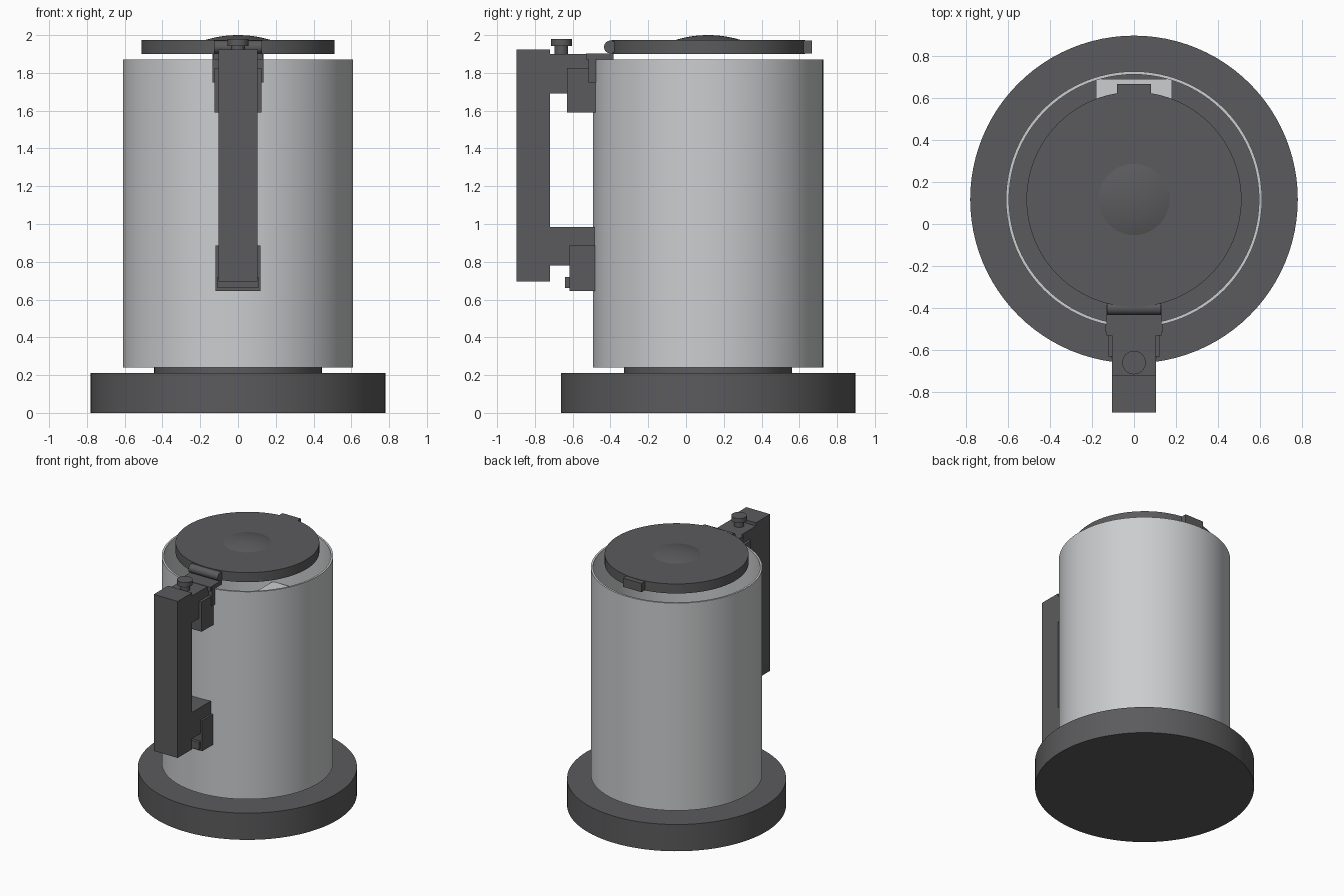
import bpy, bmesh, math
from mathutils import Matrix

old = bpy.data.objects.get("Cube")
if old:
    bpy.data.objects.remove(old, do_unlink=True)

CY = 0.117      # y of the vessel axis
SIDES = 96


def material(name, rgb):
    m = bpy.data.materials.new(name)
    m.use_nodes = True
    m.diffuse_color = (*rgb, 1)
    m.node_tree.nodes["Principled BSDF"].inputs["Base Color"].default_value = (*rgb, 1)
    return m


DARK = material("dark grey plastic", (0.105, 0.105, 0.11))
STEEL = material("light steel", (0.60, 0.61, 0.62))


def finish(name, bm, mat, smooth=False):
    bmesh.ops.recalc_face_normals(bm, faces=bm.faces)
    me = bpy.data.meshes.new(name)
    bm.to_mesh(me)
    bm.free()
    me.materials.append(mat)
    ob = bpy.data.objects.new(name, me)
    bpy.context.collection.objects.link(ob)
    if smooth:
        bpy.ops.object.select_all(action='DESELECT')
        ob.select_set(True)
        bpy.context.view_layer.objects.active = ob
        bpy.ops.object.shade_smooth_by_angle(angle=math.radians(30))
    return ob


def box(name, half_x, y0, y1, z0, z1, mat=DARK):
    bm = bmesh.new()
    bmesh.ops.create_cube(bm, size=1)
    for v in bm.verts:
        v.co = (v.co.x * 2 * half_x, (y0 + y1) / 2 + v.co.y * (y1 - y0),
                (z0 + z1) / 2 + v.co.z * (z1 - z0))
    return finish(name, bm, mat)


def lathe(name, profile, y, mat, closed=False, sides=SIDES):
    """Spin a (radius, z) profile about a vertical axis at the given y."""
    bm = bmesh.new()
    pts = [bm.verts.new((r, 0, z)) for r, z in profile]
    edges = [bm.edges.new(p) for p in zip(pts, pts[1:])]
    if closed:
        edges.append(bm.edges.new((pts[-1], pts[0])))
    bmesh.ops.spin(bm, geom=pts + edges, cent=(0, 0, 0), axis=(0, 0, 1),
                   angle=2 * math.pi, steps=sides)
    bmesh.ops.remove_doubles(bm, verts=bm.verts, dist=1e-5)
    bmesh.ops.translate(bm, verts=bm.verts, vec=(0, y, 0))
    return finish(name, bm, mat, True)


# Base and narrow neck in one turned piece
lathe("base", [(0, 0), (0.78, 0), (0.78, 0.21), (0.445, 0.21), (0.445, 0.245), (0, 0.245)], CY, DARK)

# Thin walled body with a dark floor inside
lathe("body", [(0.61, 0.24), (0.61, 1.87), (0.595, 1.87), (0.595, 0.24)], CY, STEEL, closed=True)
lathe("body_floor", [(0, 0.242), (0.6, 0.242), (0.6, 0.26), (0, 0.26)], CY, DARK)
box("inner_ledge", 0.18, 0.32, 0.69, 0.9, 1.4, STEEL)

# Lid, shallow dome and rear tab
lathe("lid", [(0, 1.9), (0.512, 1.9), (0.512, 1.975), (0, 1.975)], CY, DARK)
dome_r, dome_h = 0.17, 0.025
ball = (dome_r ** 2 + dome_h ** 2) / (2 * dome_h)
arc = [(dome_r * i / 8, 2.0 - ball + math.sqrt(ball ** 2 - (dome_r * i / 8) ** 2)) for i in range(9)]
lathe("lid_dome", arc, CY, DARK, sides=48)
box("lid_tab", 0.08, 0.58, 0.667, 1.903, 1.972)

# Hinge: plate on the rim with a pin across it
box("hinge_plate", 0.13, -0.53, -0.385, 1.87, 1.903)
bm = bmesh.new()
bmesh.ops.create_cone(bm, cap_ends=True, segments=32, radius1=0.034, radius2=0.034, depth=0.255,
                      matrix=Matrix.Translation((0, -0.4, 1.937)) @ Matrix.Rotation(math.pi / 2, 4, 'Y'))
finish("hinge_pin", bm, DARK, True)

# Handle outline drawn from the side and extruded across x
outline = [(-0.897, 0.695), (-0.72, 0.695), (-0.72, 0.78), (-0.485, 0.78), (-0.485, 0.985),
           (-0.72, 0.985), (-0.72, 1.69), (-0.5, 1.69), (-0.5, 1.9), (-0.72, 1.9),
           (-0.72, 1.925), (-0.897, 1.925)]
bm = bmesh.new()
face = bm.faces.new([bm.verts.new((-0.104, y, z)) for y, z in outline])
ext = bmesh.ops.extrude_face_region(bm, geom=[face])
bmesh.ops.translate(bm, vec=(0.208, 0, 0),
                    verts=[g for g in ext["geom"] if isinstance(g, bmesh.types.BMVert)])
finish("handle", bm, DARK)

# Brackets joining the handle to the body
box("upper_bracket", 0.125, -0.63, -0.478, 1.59, 1.825)
box("hinge_bracket", 0.135, -0.515, -0.476, 1.75, 1.9)
box("lower_bracket", 0.12, -0.617, -0.478, 0.645, 0.885)
box("lower_bracket_lip", 0.108, -0.64, -0.61, 0.66, 0.72)

# Thumb button on the handle arm
lathe("thumb_button", [(0, 1.89), (0.036, 1.89), (0.036, 1.943), (0.056, 1.943),
                       (0.056, 1.98), (0, 1.98)], -0.66, DARK, sides=32)
